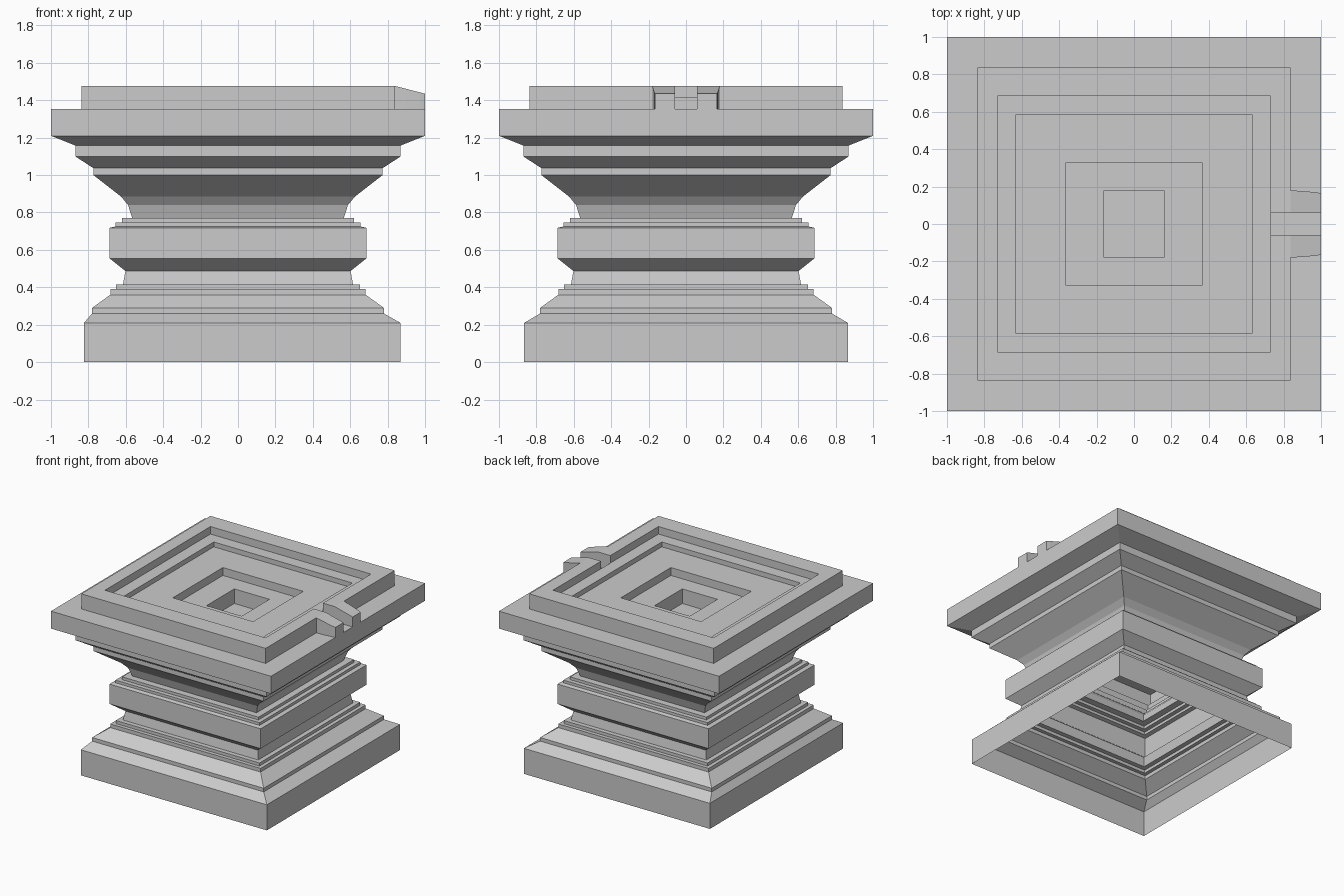
import bpy
import bmesh

if "Cube" in bpy.data.objects:
    bpy.data.objects.remove(bpy.data.objects["Cube"])


def finish(bm, name):
    mesh = bpy.data.meshes.new(name)
    bm.to_mesh(mesh)
    bm.free()
    obj = bpy.data.objects.new(name, mesh)
    bpy.context.collection.objects.link(obj)
    return obj


def square_loft(name, rings):
    """Skin of stacked rectangles (half x, half y, z), capped at the last one."""
    bm = bmesh.new()
    prev = None
    for hx, hy, z, left in rings:
        ring = [bm.verts.new(p) for p in
                ((-left, -hy, z), (hx, -hy, z), (hx, hy, z), (-left, hy, z))]
        if prev:
            for i in range(4):
                j = (i + 1) % 4
                bm.faces.new((prev[i], prev[j], ring[j], ring[i]))
        prev = ring
    bm.faces.new(prev)
    return finish(bm, name)


def prism(name, outline, z0, top):
    """Extrude an anticlockwise outline; top(x) gives the height. Open underneath."""
    bm = bmesh.new()
    lo = [bm.verts.new((x, y, z0)) for x, y in outline]
    hi = [bm.verts.new((x, y, top(x))) for x, y in outline]
    n = len(outline)
    for i in range(n):
        j = (i + 1) % n
        bm.faces.new((lo[i], lo[j], hi[j], hi[i]))
    bm.faces.new(hi)
    return finish(bm, name)


# Moulded pedestal: outer profile (half width, z), hollow underneath
profile = [
    (0.78, 0.26), (0.78, 0.29), (0.683, 0.36), (0.683, 0.39), (0.653, 0.39),
    (0.653, 0.415), (0.615, 0.415), (0.602, 0.487), (0.687, 0.555),
    (0.687, 0.718), (0.655, 0.725), (0.655, 0.747), (0.62, 0.747),
    (0.62, 0.77), (0.565, 0.77), (0.588, 0.84), (0.625, 0.885),
    (0.773, 1.0), (0.773, 1.037), (0.87, 1.1), (0.87, 1.158),
    (1.0, 1.21), (1.0, 1.353)]
rings = [(0.868, 0.865, 0.0, 0.823), (0.868, 0.865, 0.21, 0.823)]
rings += [(w, w, z, w) for w, z in profile]
# Stepped basin sunk into the top
basin = [(0.73, 0.685, 1.353), (0.73, 0.685, 1.415), (0.63, 0.585, 1.415),
         (0.63, 0.585, 1.375), (0.365, 0.325, 1.375), (0.365, 0.325, 1.31),
         (0.16, 0.18, 1.31), (0.16, 0.18, 1.19)]
rings += [(x, y, z, x) for x, y, z in basin]
square_loft("pedestal", rings)

# Raised rim with a drain gap on the right side
R, GX, GY, G = 0.838, 0.73, 0.685, 0.06
rim = [(R, G), (R, R), (-R, R), (-R, -R), (R, -R), (R, -G),
       (GX, -G), (GX, -GY), (-GX, -GY), (-GX, GY), (GX, GY), (GX, G)]
prism("rim", rim, 1.353, lambda x: 1.477)

# Drain spout cheeks, sloping down to the slab edge
cheek = [(R, G), (1.0, G), (1.0, 0.165), (0.97, 0.17), (0.9, 0.176), (R, 0.18)]
spout = prism("spout_cheeks", cheek, 1.353,
              lambda x: 1.477 - 0.042 * (x - R) / (1 - R))
mirror = spout.modifiers.new("Mirror", "MIRROR")
mirror.use_axis = (False, True, False)
mirror.use_mirror_merge = False
